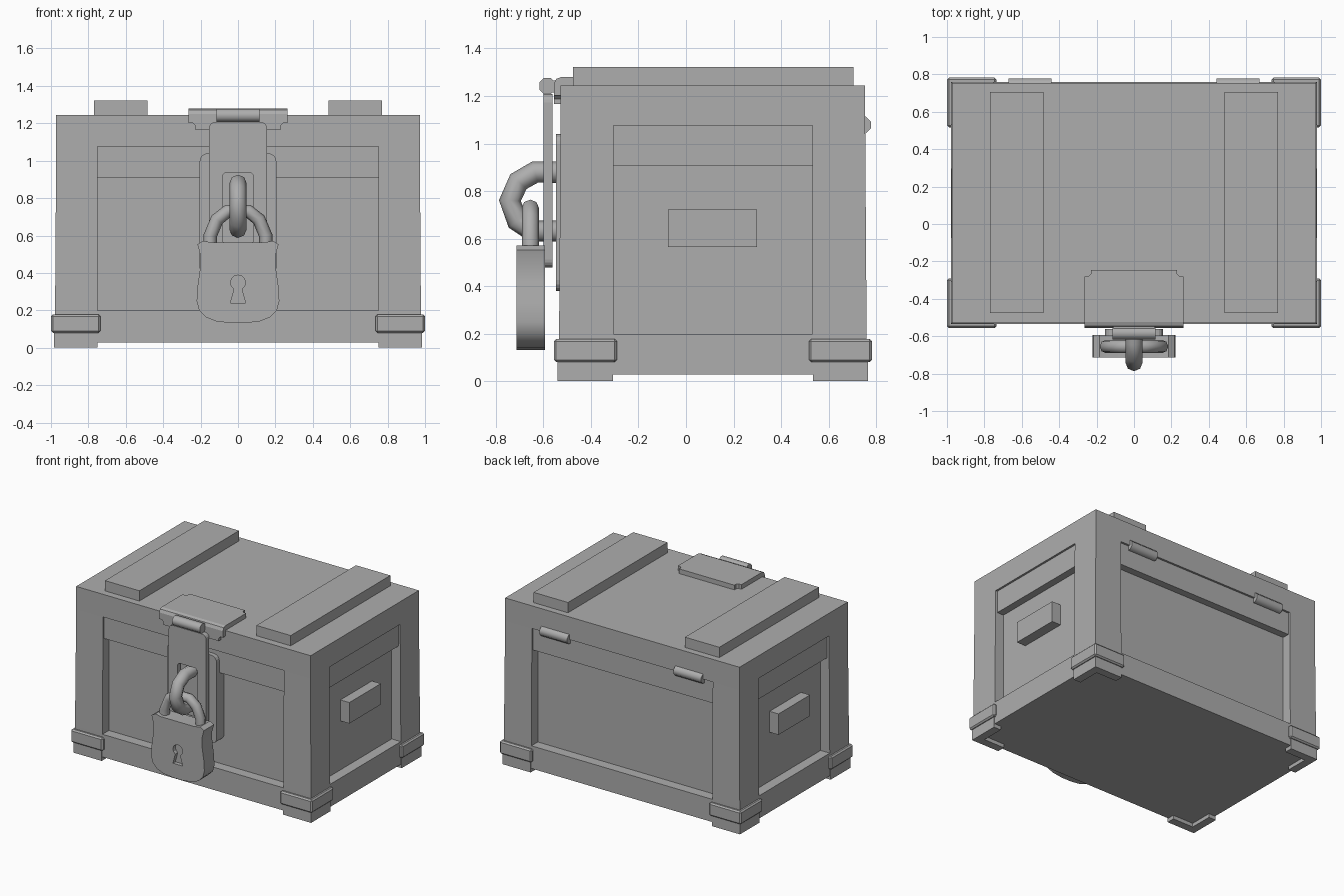
import bpy, bmesh, math
from mathutils import Vector

if "Cube" in bpy.data.objects:
    bpy.data.objects.remove(bpy.data.objects["Cube"])

grey = bpy.data.materials.new("plain_grey")
grey.diffuse_color = (0.42, 0.42, 0.42, 1)
grey.use_nodes = True
grey.node_tree.nodes["Principled BSDF"].inputs["Base Color"].default_value = grey.diffuse_color


def finish(name, bm, bevel=0.0):
    bmesh.ops.recalc_face_normals(bm, faces=bm.faces)
    me = bpy.data.meshes.new(name)
    bm.to_mesh(me)
    bm.free()
    me.materials.append(grey)
    ob = bpy.data.objects.new(name, me)
    bpy.context.collection.objects.link(ob)
    if bevel:
        mod = ob.modifiers.new("bevel", 'BEVEL')
        mod.width, mod.segments = bevel, 1
    return ob


def smooth(ob, angle=40):
    bpy.ops.object.select_all(action='DESELECT')
    ob.select_set(True)
    bpy.context.view_layer.objects.active = ob
    bpy.ops.object.shade_smooth_by_angle(angle=math.radians(angle))


def prism_bm(pts, axis, a, b):
    """Extrude a flat profile along an axis from a to b."""
    place = {'x': lambda u, v, t: (t, u, v),
             'y': lambda u, v, t: (u, t, v),
             'z': lambda u, v, t: (u, v, t)}[axis]
    bm = bmesh.new()
    lo = [bm.verts.new(place(u, v, a)) for u, v in pts]
    hi = [bm.verts.new(place(u, v, b)) for u, v in pts]
    bm.faces.new(lo)
    bm.faces.new(hi[::-1])
    n = len(pts)
    for i in range(n):
        j = (i + 1) % n
        bm.faces.new((lo[i], lo[j], hi[j], hi[i]))
    return bm


def prism(name, pts, axis, a, b, bevel=0.0):
    return finish(name, prism_bm(pts, axis, a, b), bevel)


def box(name, x0, x1, y0, y1, z0, z1, bevel=0.0):
    return prism(name, [(x0, y0), (x1, y0), (x1, y1), (x0, y1)], 'z', z0, z1, bevel)


def round_rect(x0, x1, z0, z1, r, seg=4):
    pts = []
    for k, (cx, cz) in enumerate([(x1 - r, z1 - r), (x0 + r, z1 - r),
                                  (x0 + r, z0 + r), (x1 - r, z0 + r)]):
        for i in range(seg + 1):
            t = math.pi / 2 * (k + i / seg)
            pts.append((cx + r * math.cos(t), cz + r * math.sin(t)))
    return pts


def ngon(cu, cv, r, n):
    return [(cu + r * math.cos(2 * math.pi * (i + .5) / n),
             cv + r * math.sin(2 * math.pi * (i + .5) / n)) for i in range(n)]


def tube(name, path, radius):
    cu = bpy.data.curves.new(name, 'CURVE')
    cu.dimensions = '3D'
    cu.bevel_depth, cu.bevel_resolution, cu.use_fill_caps = radius, 2, True
    sp = cu.splines.new('POLY')
    sp.points.add(len(path) - 1)
    for p, co in zip(sp.points, path):
        p.co = (*co, 1)
    cu.materials.append(grey)
    ob = bpy.data.objects.new(name, cu)
    bpy.context.collection.objects.link(ob)
    bpy.ops.object.select_all(action='DESELECT')
    ob.select_set(True)
    bpy.context.view_layer.objects.active = ob
    bpy.ops.object.convert(target='MESH')
    smooth(bpy.context.view_layer.objects.active, 50)


def cut(ob, cutter):
    cutter.hide_render = True
    cutter.display_type = 'WIRE'
    mod = ob.modifiers.new("cut", 'BOOLEAN')
    mod.operation, mod.object = 'DIFFERENCE', cutter


# Chest: recessed core panels, lid strip, rails
X, Y0, Y1 = 0.972, -0.528, 0.754
box("panel_core", -X + .07, X - .07, Y0 + .07, Y1 - .07, .1, 1.2)
box("lid_strip", -X + .015, X - .015, Y0 + .015, Y1 - .015, .908, 1.08)
box("bottom_rail", -X - .006, X + .006, Y0 - .006, Y1 + .006, .028, .198)
box("top_rail", -X, X, Y0, Y1, 1.075, 1.245)

# Corner posts and two-step L-shaped feet
for sx in (-1, 1):
    for sy in (-1, 1):
        yo = Y1 if sy > 0 else Y0

        def corner(grow, size, thick):
            x, y = sx * (X + grow), yo + sy * grow
            return [(x, y), (x - sx * size, y), (x - sx * size, y - sy * thick),
                    (x - sx * thick, y - sy * thick),
                    (x - sx * thick, y - sy * size), (x, y - sy * size)]
        tag = ("left" if sx < 0 else "right") + ("_front" if sy < 0 else "_back")
        bm = prism_bm([corner(0, .222, .08)[i] for i in (0, 1)]
                      + [(sx * (X - .222), yo - sy * .222), corner(0, .222, .08)[5]],
                      'z', .198, 1.075)
        for v in bm.verts:      # slight flare at the bottom outer edge
            if v.co.z < .5:
                if abs(v.co.x) > .9:
                    v.co.x += sx * .006
                if abs(v.co.y - yo) < .01:
                    v.co.y += sy * .006
        finish("post_" + tag, bm)
        prism("foot_" + tag, corner(.012, .232, .06), 'z', 0, .09)
        prism("foot_band_" + tag, corner(.028, .265, .07), 'z', .08, .178, .01)

for s, side in ((-1, "left"), (1, "right")):
    # Lid planks, side handles, back hinges
    x0, x1 = sorted((s * .485, s * .77))
    box("lid_plank_" + side, x0, x1, -.475, .705, 1.24, 1.322)
    x0, x1 = sorted((s * .88, s * .976))
    box("handle_" + side, x0, x1, -.075, .298, .565, .722)
    x0, x1 = sorted((s * .44, s * .67))
    smooth(prism("hinge_" + side, ngon(.742, 1.078, .039, 8), 'x', x0, x1), 50)

# Latch plate bent over the front edge of the lid, with rounded ends
bm = prism_bm([(-.245, 1.238), (-.245, 1.28), (-.525, 1.28), (-.546, 1.272),
               (-.556, 1.25), (-.556, 1.167), (-.52, 1.167), (-.52, 1.238)],
              'x', -.264, .264)
bm.edges.ensure_lookup_table()
ends = []
for e in bm.edges:
    a, b = (v.co for v in e.verts)
    if abs(a.x - b.x) < .01 and (min(a.y, b.y) > -.25 or max(a.z, b.z) < 1.17):
        ends.append(e)
bmesh.ops.bevel(bm, geom=ends, offset=.035, segments=3, affect='EDGES')
finish("latch_plate", bm)
smooth(prism("latch_barrel", ngon(-.583, 1.242, .037, 8), 'x', -.115, .115), 50)
box("latch_barrel_mount", -.11, .11, -.58, -.54, 1.215, 1.265)

# Backing plate and slotted hasp
prism("hasp_backing", round_rect(-.205, .205, .38, 1.04, .045), 'y', -.546, -.44)
hasp = prism("hasp", round_rect(-.155, .155, .478, 1.208, .035), 'y', -.6, -.562)
cut(hasp, prism("hasp_slot_cutter", round_rect(-.083, .083, .552, .938, .025),
                'y', -.65, -.552))

# Staple loop through the hasp
tube("staple", [(0, y, z) for y, z in
                [(-.45, .88), (-.635, .88), (-.705, .84), (-.741, .76),
                 (-.71, .675), (-.645, .632), (-.45, .632)]], .046)

# Padlock shackle
half = [(.148, .5), (.148, .6), (.112, .685), (.055, .73)]
arch = [(-x, z) for x, z in half] + [(x, z) for x, z in half[::-1]]
tube("shackle", [(x, -.655, z) for x, z in arch], .036)

# Padlock body with a keyhole recess
side = [(.04, .132), (.12, .142), (.17, .162), (.208, .2), (.221, .25), (.216, .33),
        (.203, .42), (.2, .49), (.217, .553), (.185, .572), (.14, .562)]
lock = prism("padlock_body", side + [(-x, z) for x, z in side[::-1]], 'y', -.714, -.594)
hole = [(.04 * math.cos(math.radians(a)), .348 + .04 * math.sin(math.radians(a)))
        for a in range(-60, 241, 30)]
cut(lock, prism("keyhole_cutter", [(.04, .24)] + hole + [(-.04, .24)], 'y', -.8, -.685))
smooth(lock, 35)
